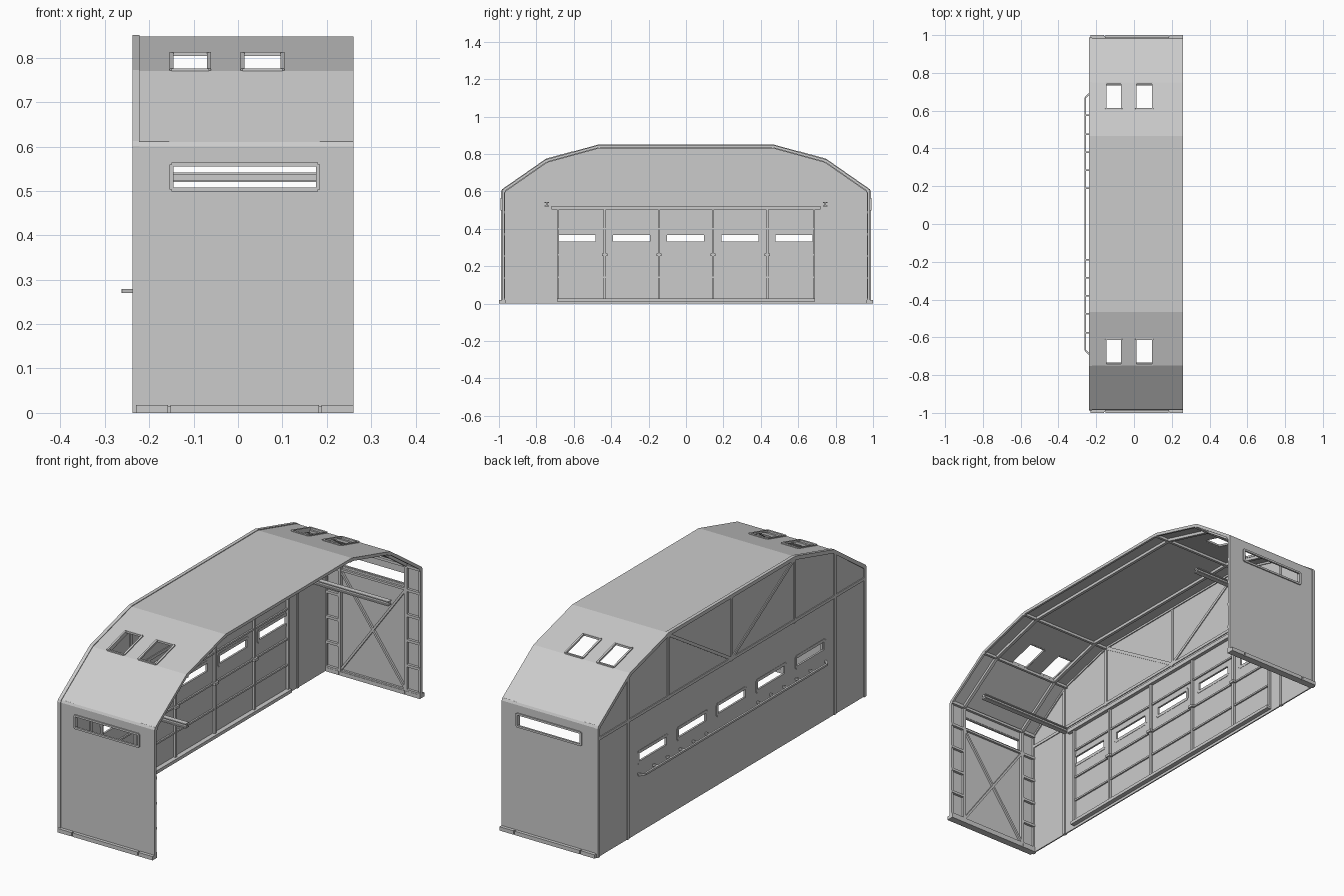
import bpy, bmesh
from mathutils import Vector, Matrix

cube = bpy.data.objects.get("Cube")
if cube:
    bpy.data.objects.remove(cube, do_unlink=True)

grey = bpy.data.materials.new("light_grey")
grey.use_nodes = True
tone = (0.6, 0.6, 0.6, 1)
grey.diffuse_color = tone
grey.node_tree.nodes["Principled BSDF"].inputs["Base Color"].default_value = tone


def finish(name, bm, thick=0, offset=-1):
    bmesh.ops.recalc_face_normals(bm, faces=bm.faces)
    mesh = bpy.data.meshes.new(name)
    bm.to_mesh(mesh)
    bm.free()
    mesh.materials.append(grey)
    ob = bpy.data.objects.new(name, mesh)
    bpy.context.collection.objects.link(ob)
    if thick:
        mod = ob.modifiers.new("thickness", 'SOLIDIFY')
        mod.thickness, mod.offset = thick, offset
    return ob


def sticks(name, lines, w, d=None):
    """Square bars between pairs of points, joined in one object."""
    bm = bmesh.new()
    for p, q in lines:
        p, q = Vector(p), Vector(q)
        rot = (q - p).to_track_quat('Z', 'Y').to_matrix().to_4x4()
        mat = Matrix.Translation((p + q) / 2) @ rot @ Matrix.Diagonal((w, d or w, (q - p).length, 1))
        bmesh.ops.create_cube(bm, size=1, matrix=mat)
    return finish(name, bm)


def boxes(name, spans):
    bm = bmesh.new()
    for x0, x1, y0, y1, z0, z1 in spans:
        mat = Matrix.Translation(((x0 + x1) / 2, (y0 + y1) / 2, (z0 + z1) / 2))
        bmesh.ops.create_cube(bm, size=1, matrix=mat @ Matrix.Diagonal((x1 - x0, y1 - y0, z1 - z0, 1)))
    return finish(name, bm)


def grid(name, us, vs, place, hole, thick, offset=-1):
    """Sheet over stations us and vs, leaving out the cells where hole is true."""
    bm = bmesh.new()
    vert = [[bm.verts.new(place(u, v)) for v in vs] for u in us]
    for i in range(len(us) - 1):
        for j in range(len(vs) - 1):
            if not hole((us[i] + us[i + 1]) / 2, (vs[j] + vs[j + 1]) / 2):
                bm.faces.new((vert[i][j], vert[i + 1][j], vert[i + 1][j + 1], vert[i][j + 1]))
    bmesh.ops.delete(bm, geom=[v for v in bm.verts if not v.link_faces], context='VERTS')
    return finish(name, bm, thick, offset)


def ring(corners):
    return list(zip(corners, corners[1:] + corners[:1]))


# Half profile of the shell from the ground to the ridge flat
half = [(0.985, 0), (0.985, 0.6), (0.98, 0.61), (0.75, 0.77), (0.465, 0.848)]
profile = half + [(-y, z) for y, z in reversed(half)]


def inset(d):
    """Profile moved inward by d with mitred corners."""
    pts = [Vector(p) for p in profile]
    out = []
    for i, p in enumerate(pts):
        a = (p - pts[i - 1]).normalized() if i else None
        b = (pts[i + 1] - p).normalized() if i < len(pts) - 1 else None
        a, b = a or b, b or a
        na, nb = Vector((-a.y, a.x)), Vector((-b.y, b.x))
        out.append(p + (na + nb) * d / (1 + na.dot(nb)))
    return out


def arch(name, x0, x1, d0, d1):
    bm = bmesh.new()
    outer, inner = inset(d0), inset(d1)
    cols = [[bm.verts.new((x0, p.x, p.y)) for p in row] for row in (outer, inner)]
    for i in range(len(outer) - 1):
        bm.faces.new((cols[0][i], cols[0][i + 1], cols[1][i + 1], cols[1][i]))
    new = bmesh.ops.extrude_face_region(bm, geom=bm.faces[:])["geom"]
    bmesh.ops.translate(bm, verts=[g for g in new if isinstance(g, bmesh.types.BMVert)], vec=(x1 - x0, 0, 0))
    return finish(name, bm)


def slope(y):
    """Height of the upper roof slope at distance y from the middle."""
    return 0.77 + (0.75 - y) * 0.078 / 0.285


# Shell with end windows and roof lights
lights = [(-0.15, -0.065), (0.01, 0.1)]
xs = [-0.235, -0.15, -0.065, 0.01, 0.1, 0.18, 0.26]
side = [(0.985, 0), (0.985, 0.503), (0.985, 0.56)] + half[1:4] + [(y, slope(y)) for y in (0.745, 0.61)] + half[4:]
track = side + [(-y, z) for y, z in reversed(side)]


def shell_hole(x, k):
    row = min(int(k), len(track) - 2 - int(k))
    if row == 1:
        return -0.15 < x < 0.18
    return row == 6 and any(a < x < b for a, b in lights)


grid("shell", xs, list(range(len(track))), lambda x, k: (x, *track[k]), shell_hole, 0.005)
for n, x in enumerate((-0.155, 0.185)):
    arch(f"arch_rib_{n}", x - 0.007, x + 0.007, 0.004, 0.018)
arch("open_edge_rib", 0.25, 0.26, 0.004, 0.014)
arch("gable_edge_trim", -0.238, -0.222, -0.003, 0.014)
sticks("purlins", [((-0.23, s * y, z), (0.26, s * y, z)) for s in (-1, 1)
                   for y, z in ((0.97, 0.6), (0.743, 0.758), (0.463, 0.836))], 0.012)

# Both ends: window frame, wall bracing, roof light frames, base rail, roof beam
for s, end in ((-1, "front"), (1, "back")):
    y = s * 0.986
    sticks(f"{end}_window_frame", ring([(-0.15, y, 0.503), (0.18, y, 0.503), (0.18, y, 0.56), (-0.15, y, 0.56)]), 0.009)
    yi = s * 0.973
    lines = [((-0.155, yi, 0.02), (0.185, yi, 0.49)), ((-0.155, yi, 0.49), (0.185, yi, 0.02)),
             ((-0.155, yi, 0.49), (0.185, yi, 0.49)), ((-0.155, yi, 0.02), (0.185, yi, 0.02))]
    sticks(f"{end}_wall_brace", lines, 0.01)
    sticks(f"{end}_wall_girts", [((a, yi, 0.02 + 0.117 * k), (b, yi, 0.02 + 0.117 * k))
                                 for k in range(6) for a, b in ((-0.23, -0.155), (0.185, 0.26))], 0.012)
    for n, (a, b) in enumerate(lights):
        c = [(x, s * v, slope(v)) for x, v in ((a, 0.745), (b, 0.745), (b, 0.61), (a, 0.61))]
        sticks(f"{end}_roof_light_frame_{n}", ring(c), 0.009)
    ya, yb = sorted((s * 0.966, s))
    boxes(f"{end}_base_rail", [(a, b, ya, yb, 0, 0.018) for a, b in ((-0.23, -0.158), (-0.152, 0.182), (0.188, 0.26))]
          + [(a, b, s * 0.99 - 0.005, s * 0.99 + 0.005, 0, 0.014) for a, b in ((-0.16, -0.15), (0.18, 0.19))])
    # I-section beam running through the depth
    yb = s * 0.745
    boxes(f"{end}_roof_beam", [(-0.23, 0.26, yb - 0.012, yb + 0.012, 0.52, 0.525),
                               (-0.23, 0.26, yb - 0.012, yb + 0.012, 0.537, 0.542),
                               (-0.23, 0.26, yb - 0.004, yb + 0.004, 0.52, 0.542)])

# Closed side: lower wall with windows, and gable above
mids = [0.29 * k - 0.002 for k in range(-2, 3)]
ys = [-0.983] + [m + e for m in mids for e in (-0.106, 0.106)] + [0.983]
grid("lower_wall", ys, [0, 0.325, 0.375, 0.6], lambda y, z: (-0.23, y, z),
     lambda y, z: 0.325 < z < 0.375 and any(abs(y - m) < 0.1 for m in mids), 0.006, 0)
bm = bmesh.new()
bm.faces.new([bm.verts.new((-0.23, y, z)) for y, z in profile[1:-1]])
finish("gable", bm, 0.006, 0)

# Gable truss and posts on the closed side
truss = [((-0.23, 0, 0.54), (-0.23, 0, 0.845)), ((-0.23, -0.97, 0.55), (-0.23, 0.97, 0.55))]
for s in (-1, 1):
    truss += [((-0.23, s * 0.465, 0.54), (-0.23, s * 0.465, 0.84)),
              ((-0.23, 0, 0.55), (-0.23, s * 0.465, 0.84)),
              ((-0.23, s * 0.76, 0), (-0.23, s * 0.76, 0.755))]
sticks("gable_truss", truss, 0.014)

# Door leaves: frames, window frames, hinges, tracks
seams = [-0.685, -0.435, -0.145, 0.145, 0.435, 0.685]
xi = -0.222
sticks("door_stiles", [((xi, y, 0.02), (xi, y, 0.505)) for y in seams], 0.012)
sticks("door_rails", [((xi - 0.002, -0.685, z), (xi - 0.002, 0.685, z)) for z in (0.14, 0.26, 0.4)], 0.008)
boxes("door_hinges", [(-0.23, -0.208, y - 0.014, y + 0.014, 0.255, 0.267) for y in seams[1:-1]])
boxes("door_tracks", [(-0.23, -0.205, -0.69, 0.69, 0.012, 0.027), (-0.23, -0.21, -0.72, 0.72, 0.503, 0.522)])
for n, m in enumerate(mids):
    c = [(-0.23, m + a * 0.106, z) for a, z in ((-1, 0.325), (1, 0.325), (1, 0.375), (-1, 0.375))]
    sticks(f"door_window_frame_{n}", ring(c), 0.009, 0.014)

# Outside hand rail with brackets
rail = [((-0.258, -0.67, 0.275), (-0.258, 0.67, 0.275))]
for s in (-1, 1):
    rail += [((-0.258, s * 0.67, 0.275), (-0.235, s * 0.69, 0.275))]
    rail += [((-0.258, s * y, 0.275), (-0.23, s * y, 0.275)) for y in (0.19, 0.285, 0.38, 0.475, 0.575)]
sticks("hand_rail", rail, 0.009)
